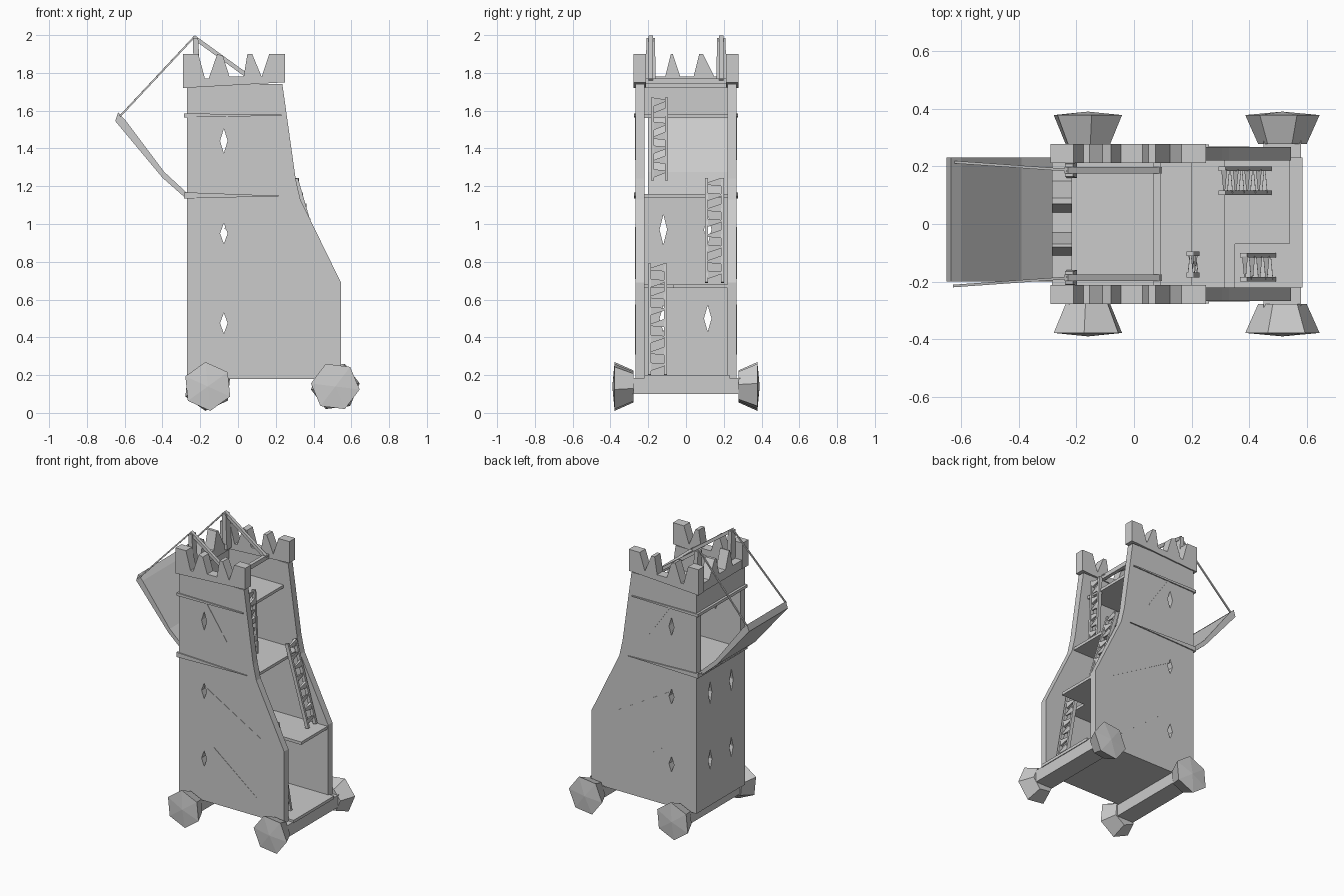
import bpy, bmesh, math
from mathutils import Vector, Matrix

cube = bpy.data.objects.get("Cube")
if cube:
    bpy.data.objects.remove(cube, do_unlink=True)

grey = bpy.data.materials.new("weathered_grey")
grey.use_nodes = True
grey.diffuse_color = (0.6, 0.6, 0.6, 1)
for node in grey.node_tree.nodes:
    if node.type == "BSDF_PRINCIPLED":
        node.inputs["Base Color"].default_value = (0.6, 0.6, 0.6, 1)


def finish(name, bm):
    bmesh.ops.recalc_face_normals(bm, faces=bm.faces)
    mesh = bpy.data.meshes.new(name)
    bm.to_mesh(mesh)
    bm.free()
    mesh.materials.append(grey)
    obj = bpy.data.objects.new(name, mesh)
    bpy.context.collection.objects.link(obj)
    return obj


def prism(name, outline, axis, lo, hi):
    """Extrude a 2D outline along x (outline is y,z), y (x,z) or z (x,y)."""
    def place(p, d):
        return {"x": (d, p[0], p[1]), "y": (p[0], d, p[1]), "z": (p[0], p[1], d)}[axis]
    bm = bmesh.new()
    a = [bm.verts.new(place(p, lo)) for p in outline]
    b = [bm.verts.new(place(p, hi)) for p in outline]
    bm.faces.new(a)
    bm.faces.new(b)
    for i in range(len(a)):
        j = (i + 1) % len(a)
        bm.faces.new((a[i], a[j], b[j], b[i]))
    return finish(name, bm)


def box(name, x0, x1, y0, y1, z0, z1):
    return prism(name, [(x0, y0), (x1, y0), (x1, y1), (x0, y1)], "z", z0, z1)


def beam(name, a, b, w, h, taper=1.0):
    """Rectangular bar from a to b, its far end scaled by taper."""
    a, b = Vector(a), Vector(b)
    bm = bmesh.new()
    bmesh.ops.create_cube(bm, size=1)
    for v in bm.verts:
        s = taper if v.co.z > 0 else 1
        v.co = Vector((v.co.x * w * s, v.co.y * h * s, v.co.z * (b - a).length))
    turn = (b - a).to_track_quat("Z", "Y").to_matrix().to_4x4()
    bm.transform(Matrix.Translation((a + b) / 2) @ turn)
    return finish(name, bm)


def cut_slits(obj, axis, places, depth):
    """Cut diamond arrow slits right through a wall."""
    for u, z, half in places:
        shape = [(u - 0.02, z), (u, z - half), (u + 0.02, z), (u, z + half)]
        cutter = prism("slit_cutter", shape, axis, depth - 0.1, depth + 0.1)
        cutter.hide_render = True
        mod = obj.modifiers.new("slit", "BOOLEAN")
        mod.operation = "DIFFERENCE"
        mod.solver = "EXACT"
        mod.object = cutter
        bpy.context.view_layer.objects.active = obj
        bpy.ops.object.modifier_apply(modifier=mod.name)
        bpy.data.objects.remove(cutter, do_unlink=True)


# Side walls with sloping rear edge, parapets, trims and scored planks
wall = [(-0.27, 0.18), (0.545, 0.18), (0.545, 0.69), (0.33, 1.13),
        (0.305, 1.24), (0.235, 1.74), (-0.27, 1.74)]
battlement = [(-0.29, 1.72), (-0.29, 1.9), (-0.21, 1.9), (-0.175, 1.77), (-0.155, 1.77),
              (-0.11, 1.9), (-0.08, 1.89), (-0.045, 1.78), (0.03, 1.78), (0.05, 1.9),
              (0.075, 1.9), (0.125, 1.78), (0.165, 1.9), (0.25, 1.9), (0.25, 1.75)]
scores = [((-0.07, 0.98), (0.4, 0.71)), ((0, 0.57), (0.33, 0.31)), ((-0.06, 1.57), (0.1, 1.34))]
for side, s in (("left", 1), ("right", -1)):
    w = prism(side + "_wall", wall, "y", s * 0.22, s * 0.268)
    cut_slits(w, "y", [(-0.075, 0.475, 0.055), (-0.075, 0.95, 0.055), (-0.075, 1.44, 0.065)], s * 0.245)
    prism(side + "_battlement", battlement, "y", s * 0.212, s * 0.277)
    prism(side + "_lower_trim", [(-0.285, 1.135), (0.26, 1.148), (-0.285, 1.168)], "y", s * 0.26, s * 0.276)
    prism(side + "_upper_trim", [(-0.285, 1.565), (0.23, 1.573), (0.23, 1.58), (-0.285, 1.585)],
          "y", s * 0.26, s * 0.276)
    for (x0, z0), (x1, z1) in scores:
        beam(side + "_plank_score", (x0, s * 0.268, z0), (x1, s * 0.268, z1), 0.006, 0.01, 0.4)

# Drawbridge-end wall with slits, open gateway above it, and lintel
gate_wall = box("gate_wall", -0.268, -0.225, -0.225, 0.225, 0.18, 1.15)
cut_slits(gate_wall, "x", [(y, z, h) for y in (-0.12, 0.115) for z, h in ((0.5, 0.07), (0.97, 0.08))], -0.245)
box("gate_lintel", -0.268, -0.225, -0.225, 0.225, 1.57, 1.74)
box("gate_sill", -0.285, -0.22, -0.27, 0.27, 1.135, 1.16)
box("gate_ledge", -0.285, -0.22, -0.27, 0.27, 1.565, 1.585)
prism("gate_battlement", [(-0.215, 1.72), (-0.215, 1.78), (-0.11, 1.78), (-0.08, 1.9), (-0.07, 1.9),
                          (-0.03, 1.78), (0.04, 1.78), (0.07, 1.9), (0.09, 1.9), (0.15, 1.78),
                          (0.215, 1.78), (0.215, 1.72)], "x", -0.285, -0.215)

# Floors, with a ladder opening in the second
box("base_floor", -0.25, 0.585, -0.22, 0.23, 0.18, 0.2)
prism("second_floor", [(-0.25, -0.22), (0.35, -0.22), (0.35, -0.07), (0.54, -0.07),
                       (0.54, 0.22), (-0.25, 0.22)], "z", 0.66, 0.68)
box("third_floor", -0.25, 0.315, -0.22, 0.22, 1.14, 1.16)
box("fighting_deck", -0.25, 0.2, -0.22, 0.22, 1.56, 1.58)


# Ladders with rough wedge-shaped rungs
def ladder(name, y0, y1, foot, head, rungs):
    for y in (y0 + 0.008, y1 - 0.008):
        beam(name + "_rail", (foot[0], y, foot[1]), (head[0], y, head[1]), 0.016, 0.025)
    for i in range(rungs):
        t = (i + 0.6) / rungs
        x = foot[0] + (head[0] - foot[0]) * t
        z = foot[1] + (head[1] - foot[1]) * t
        ends = [(x, y0 + 0.01, z), (x, y1 - 0.01, z + 0.01)]
        if i % 2:
            ends.reverse()
        beam(name + "_rung", *ends, 0.02, 0.045, 0.25)


ladder("lower_ladder", -0.2, -0.1, (0.48, 0.2), (0.38, 0.79), 8)
ladder("middle_ladder", 0.1, 0.2, (0.465, 0.69), (0.305, 1.24), 8)
ladder("upper_ladder", -0.185, -0.095, (0.215, 1.23), (0.195, 1.67), 7)

# Drawbridge, its hoisting frame and ropes
prism("drawbridge", [(-0.275, 1.135), (-0.4, 1.245), (-0.65, 1.545), (-0.635, 1.59),
                     (-0.6, 1.555), (-0.39, 1.275), (-0.265, 1.16)], "y", -0.2, 0.23)
for s in (1, -1):
    y = s * 0.187
    beam("hoist_post", (-0.215, y, 1.74), (-0.225, y, 1.985), 0.055, 0.035, 0.8)
    beam("hoist_brace", (0.09, y, 1.755), (-0.235, y, 1.99), 0.022, 0.022)
    beam("hoist_rope", (-0.23, y, 1.992), (-0.625, s * 0.215, 1.57), 0.009, 0.009)
beam("hoist_crossbar", (0.08, -0.215, 1.755), (0.08, 0.215, 1.755), 0.025, 0.03)

# Axles and rough-hewn tapered wheels
for x, turn in ((-0.16, 0.1), (0.515, 0.4)):
    box("axle", x - 0.065, x + 0.065, -0.29, 0.29, 0.1, 0.185)
    for s in (1, -1):
        bm = bmesh.new()
        bmesh.ops.create_cone(bm, cap_ends=True, segments=6, radius1=0.085, radius2=0.13, depth=0.1)
        bmesh.ops.poke(bm, faces=[f for f in bm.faces if f.normal.z > 0.9], offset=0.012)
        bm.transform(Matrix.Translation((x, s * 0.328, 0.14))
                     @ Matrix.Rotation(turn * s, 4, "Y") @ Matrix.Rotation(-s * math.pi / 2, 4, "X"))
        finish("wheel", bm)
